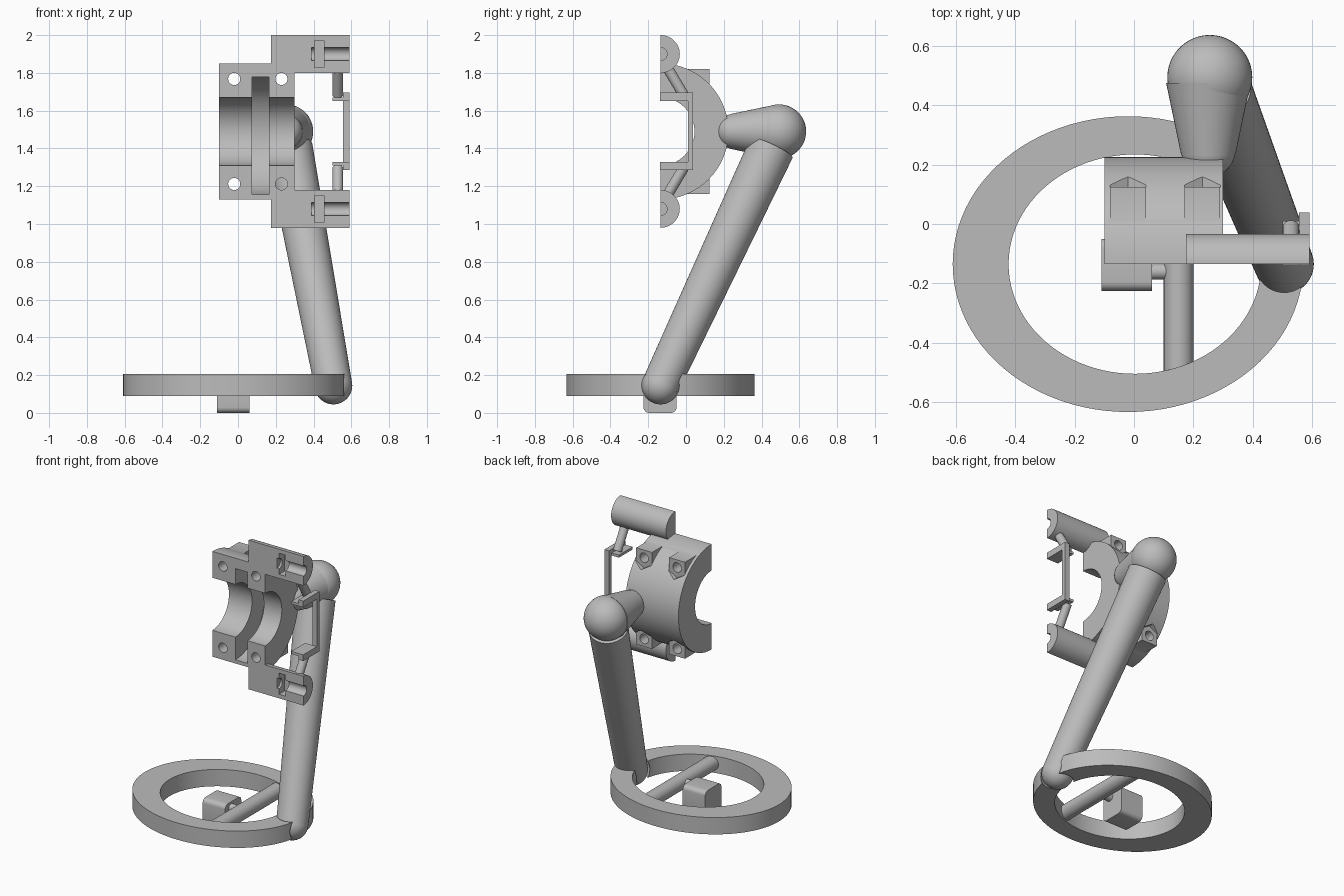
import bpy, bmesh, math
from mathutils import Vector, Matrix

cube = bpy.data.objects.get("Cube")
if cube:
    bpy.data.objects.remove(cube, do_unlink=True)

mat = bpy.data.materials.new("plain_grey")
mat.use_nodes = True
GREY = (0.5, 0.5, 0.5, 1)
mat.diffuse_color = GREY
mat.node_tree.nodes["Principled BSDF"].inputs["Base Color"].default_value = GREY


def finish(name, bm):
    bmesh.ops.recalc_face_normals(bm, faces=bm.faces)
    me = bpy.data.meshes.new(name)
    bm.to_mesh(me)
    bm.free()
    me.materials.append(mat)
    ob = bpy.data.objects.new(name, me)
    bpy.context.collection.objects.link(ob)
    return ob


def prism(name, pts, axis, a, b):
    """Extrude a closed 2D outline along an axis from a to b."""
    place = {'x': lambda p, t: (t, p[0], p[1]),
             'y': lambda p, t: (p[0], t, p[1]),
             'z': lambda p, t: (p[0], p[1], t)}[axis]
    bm = bmesh.new()
    lo = [bm.verts.new(place(p, a)) for p in pts]
    hi = [bm.verts.new(place(p, b)) for p in pts]
    bm.faces.new(lo)
    bm.faces.new(hi)
    for i in range(len(pts)):
        j = (i + 1) % len(pts)
        bm.faces.new((lo[i], lo[j], hi[j], hi[i]))
    return finish(name, bm)


def box(name, x, y, z):
    return prism(name, [(x[0], y[0]), (x[1], y[0]), (x[1], y[1]), (x[0], y[1])], 'z', *z)


def arc(cx, cy, rx, ry, a0, a1, n):
    return [(cx + rx * math.cos(math.radians(a0 + (a1 - a0) * i / n)),
             cy + ry * math.sin(math.radians(a0 + (a1 - a0) * i / n))) for i in range(n + 1)]


def rod(name, p, q, r1, r2=None, segs=48):
    p, q = Vector(p), Vector(q)
    m = Matrix.Translation((p + q) / 2) @ (q - p).to_track_quat('Z', 'Y').to_matrix().to_4x4()
    bm = bmesh.new()
    bmesh.ops.create_cone(bm, cap_ends=True, segments=segs, radius1=r1,
                          radius2=r1 if r2 is None else r2, depth=(q - p).length, matrix=m)
    return finish(name, bm)


def ball(name, c, r):
    bm = bmesh.new()
    bmesh.ops.create_uvsphere(bm, u_segments=48, v_segments=24, radius=r,
                              matrix=Matrix.Translation(c))
    return finish(name, bm)


def combine(ob, other, op='DIFFERENCE'):
    """Apply a boolean and discard the tool body."""
    mod = ob.modifiers.new("bool", 'BOOLEAN')
    mod.operation, mod.object, mod.solver = op, other, 'EXACT'
    bpy.context.view_layer.objects.active = ob
    bpy.ops.object.modifier_apply(modifier=mod.name)
    bpy.data.objects.remove(other, do_unlink=True)


FRONT = -0.135            # split plane of the clamp
MID = 1.49                # height of the clamp axis
FOOT = (0.505, -0.135, 0.145)
TOP = (0.255, 0.493, MID)
parts = []

# Base ring with an oval opening and a socket for the lower ball
ring = prism("base_ring", arc(-0.02, -0.135, 0.59, 0.4975, 0, 360, 96)[:-1], 'z', 0.09, 0.205)
combine(ring, prism("cutter", arc(0.003, -0.135, 0.425, 0.369, 0, 360, 96)[:-1], 'z', 0.0, 0.3))
combine(ring, ball("cutter", FOOT, 0.113))
parts.append(ring)

# Cross bar, connector and rounded block inside the ring
parts.append(rod("cross_bar", (0.15, -0.5, 0.15), (0.15, 0.23, 0.15), 0.05))
parts.append(rod("block_connector", (0.0, -0.16, 0.15), (0.15, -0.16, 0.15), 0.027))
outline = []
for cy, cz, a in ((-0.08, 0.16, 0), (-0.195, 0.16, 90), (-0.195, 0.03, 180), (-0.08, 0.03, 270)):
    outline += arc(cy, cz, 0.03, 0.03, a, a + 90, 6)
parts.append(prism("hanging_block", outline, 'x', -0.11, 0.06))

# Slanted arm with a ball at each end and a tapered neck
foot, top = Vector(FOOT), Vector(TOP)
parts.append(ball("lower_ball", FOOT, 0.1))
parts.append(rod("arm", foot, foot.lerp(top, 0.935), 0.1, 0.124))
parts.append(ball("upper_ball", TOP, 0.143))
parts.append(rod("neck", (0.25, 0.475, MID), (0.25, 0.235, MID), 0.142, 0.092))
parts.append(ball("neck_tip", (0.25, 0.25, MID), 0.092))

# Half-round clamp body
clamp = prism("clamp_body", arc(FRONT, MID, 0.36, 0.36, -90, 90, 48)
              + arc(FRONT, MID, 0.18, 0.18, 90, -90, 32), 'x', -0.1, 0.3)
spots = [(x, s) for x in (-0.02, 0.23) for s in (1, -1)]
for x, s in spots:        # bolt bosses
    z = sorted((MID + s * 0.225, MID + s * 0.33))
    combine(clamp, box("boss", (x - 0.06, x + 0.06), (-0.03, 0.125), z), 'UNION')
for x, s in spots:        # bolt holes and hexagonal nut seats
    z = MID + s * 0.278
    combine(clamp, rod("cutter", (x, -0.3, z), (x, 0.3, z), 0.032, segs=32))
    combine(clamp, prism("cutter", arc(x, z, 0.0702, 0.0702, 30, 390, 6)[:-1], 'y', 0.125, 0.35))
# inner groove
combine(clamp, rod("cutter", (0.075, FRONT, 1.467), (0.165, FRONT, 1.467), 0.312, segs=96))
parts.append(clamp)

# Hinge barrels and clip, mirrored above and below
for label, s in (("upper", 1), ("lower", -1)):
    z = MID + s * 0.41
    barrel = prism(label + "_hinge_barrel", arc(FRONT, z, 0.102, 0.1, -90, 90, 32), 'x', 0.175, 0.59)
    combine(barrel, rod("cutter", (0.39, FRONT, z), (0.7, FRONT, z), 0.035, segs=32))
    combine(barrel, box("cutter", (0.405, 0.455), (-0.3, FRONT + 0.06), (z - 0.072, z + 0.072)))
    parts.append(barrel)
    end = (0.528, -0.012, MID + s * 0.192)
    parts.append(rod(label + "_clip_strut", (0.528, -0.1, MID + s * 0.34), end, 0.028, segs=24))
    arm_z = sorted((MID + s * 0.178, MID + s * 0.205))
    parts.append(box(label + "_clip_arm", (0.555, 0.59), (-0.138, 0.038), arm_z))
    lip_z = sorted((MID + s * 0.162, MID + s * 0.18))
    parts.append(box(label + "_clip_lip", (0.5, 0.59), (-0.138, 0.01), lip_z))
parts.append(box("clip_plate", (0.555, 0.59), (0.01, 0.038), (MID - 0.205, MID + 0.205)))

# Smooth curved surfaces, keep edges crisp
bpy.ops.object.select_all(action='DESELECT')
for ob in parts:
    ob.select_set(True)
bpy.context.view_layer.objects.active = parts[0]
bpy.ops.object.shade_smooth_by_angle(angle=math.radians(30))
